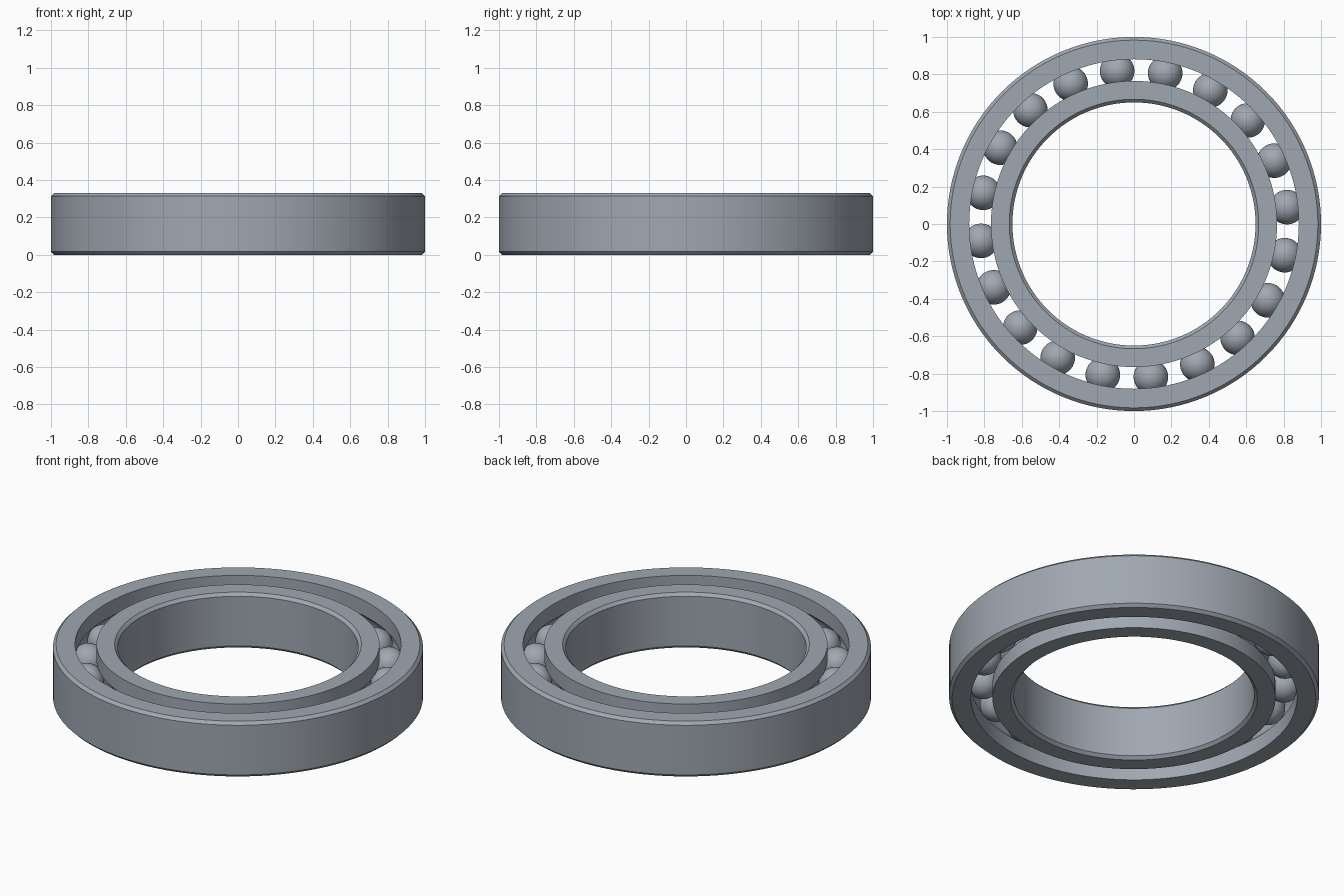
import bpy, bmesh, math
from mathutils import Matrix, Vector

if "Cube" in bpy.data.objects:
    bpy.data.objects.remove(bpy.data.objects["Cube"])

HEIGHT, CHAMFER = 0.33, 0.017
MID = HEIGHT / 2
PITCH, BALL, GROOVE = 0.823, 0.0925, 0.094
BALLS, FIRST_ANGLE = 20, math.radians(6.3)

steel = bpy.data.materials.new("steel grey")
steel.use_nodes = True
colour = (0.35, 0.39, 0.44, 1)
steel.diffuse_color = colour
steel.node_tree.nodes["Principled BSDF"].inputs["Base Color"].default_value = colour


def add_object(name, bm):
    mesh = bpy.data.meshes.new(name)
    bm.to_mesh(mesh)
    bm.free()
    mesh.materials.append(steel)
    obj = bpy.data.objects.new(name, mesh)
    bpy.context.collection.objects.link(obj)
    bpy.ops.object.select_all(action="DESELECT")
    obj.select_set(True)
    bpy.context.view_layer.objects.active = obj
    bpy.ops.object.shade_smooth_by_angle(angle=math.radians(30))
    return obj


def add_race(name, plain, land, segments=128):
    """Ring with a chamfered plain wall and a ball groove in the land wall."""
    side = 1 if plain > land else -1
    # Groove arc, from its lower to its upper edge
    half = math.acos(abs(land - PITCH) / GROOVE)
    arc = [half * (i / 6 - 1) for i in range(13)]
    profile = [(land, 0)]
    profile += [(PITCH + side * GROOVE * math.cos(a), MID + GROOVE * math.sin(a)) for a in arc]
    profile += [(land, HEIGHT), (plain - side * CHAMFER, HEIGHT),
                (plain, HEIGHT - CHAMFER), (plain, CHAMFER), (plain - side * CHAMFER, 0)]
    bm = bmesh.new()
    verts = [bm.verts.new((r, 0, z)) for r, z in profile]
    edges = [bm.edges.new((v, verts[i - 1])) for i, v in enumerate(verts)]
    bmesh.ops.spin(bm, geom=verts + edges, axis=(0, 0, 1), cent=(0, 0, 0),
                   angle=math.tau, steps=segments)
    bmesh.ops.remove_doubles(bm, verts=bm.verts, dist=0.0001)
    bmesh.ops.recalc_face_normals(bm, faces=bm.faces)
    return add_object(name, bm)


# Outer and inner rings
add_race("outer_ring", 1.0, 0.881)
add_race("inner_ring", 0.65, 0.765)

# Balls spaced evenly in the groove
for i in range(BALLS):
    angle = FIRST_ANGLE + i * math.tau / BALLS
    bm = bmesh.new()
    bmesh.ops.create_uvsphere(bm, u_segments=32, v_segments=20, radius=BALL)
    ball = add_object(f"ball_{i + 1}", bm)
    ball.matrix_world = Matrix.Rotation(angle, 4, "Z") @ Matrix.Translation(Vector((PITCH, 0, MID)))
